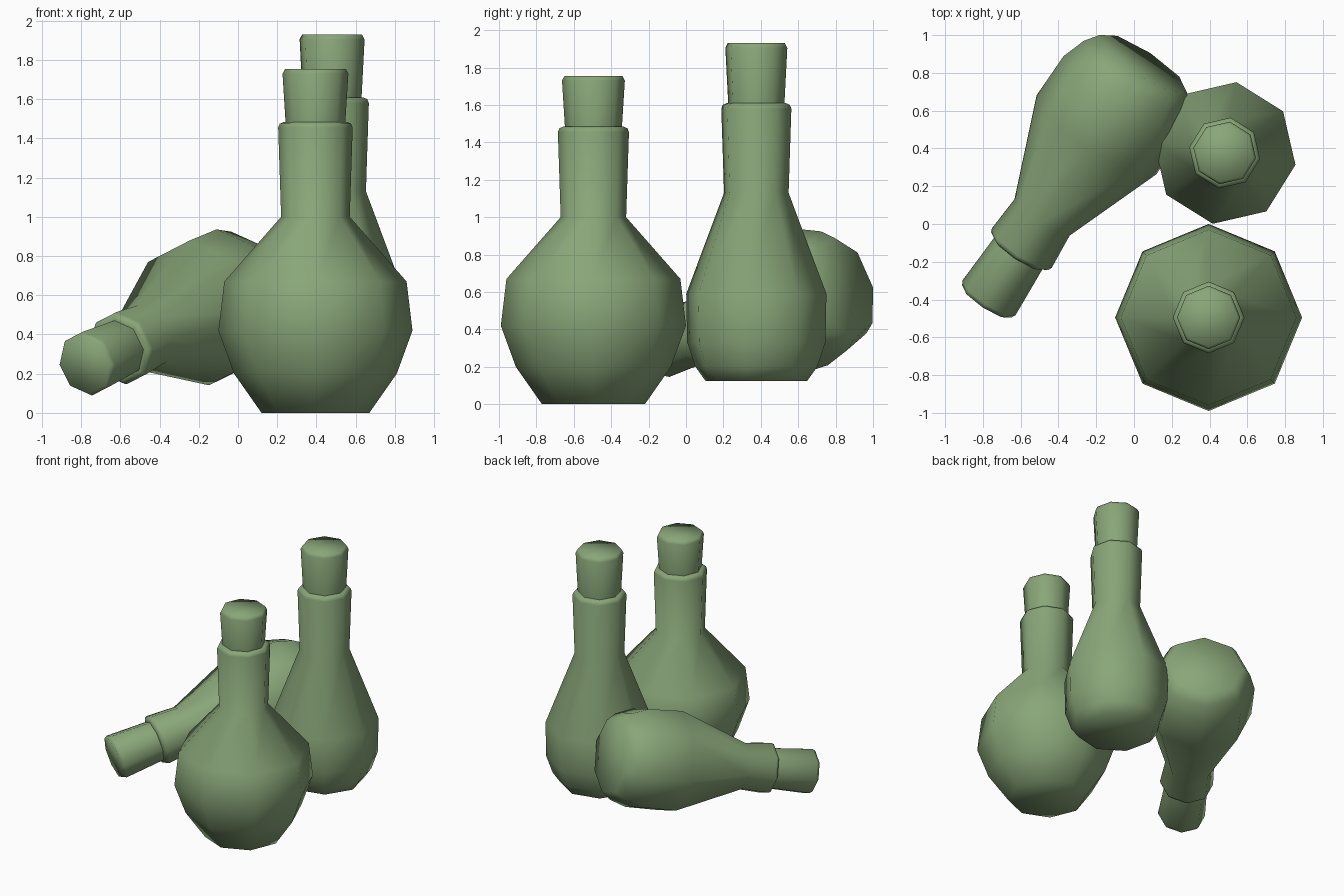
import bpy
import bmesh
from math import cos, sin, pi, radians
from mathutils import Matrix, Vector

SIDES = 8

old = bpy.data.objects.get("Cube")
if old:
    bpy.data.objects.remove(old, do_unlink=True)

# Single glass colour
glass = bpy.data.materials.new("sage green")
glass.use_nodes = True
colour = (0.25, 0.38, 0.19, 1)
glass.diffuse_color = colour
glass.node_tree.nodes["Principled BSDF"].inputs["Base Color"].default_value = colour


def lathe(name, profile, matrix):
    """Closed, smooth, eight-sided turned solid from (radius, height) pairs."""
    bm = bmesh.new()
    rings = []
    for r, z in profile:
        angles = [2 * pi * i / SIDES for i in range(SIDES)]
        rings.append([bm.verts.new((r * cos(a), r * sin(a), z)) for a in angles])
    for low, high in zip(rings, rings[1:]):
        for i in range(SIDES):
            j = (i + 1) % SIDES
            bm.faces.new((low[i], low[j], high[j], high[i]))
    bm.faces.new(rings[0][::-1])
    bm.faces.new(rings[-1])
    for face in bm.faces:
        face.smooth = True
    mesh = bpy.data.meshes.new(name)
    bm.to_mesh(mesh)
    bm.free()
    mesh.materials.append(glass)
    obj = bpy.data.objects.new(name, mesh)
    obj.matrix_world = matrix
    bpy.context.collection.objects.link(obj)


def bottle(name, belly, neck_length, plug_height, matrix):
    """Belly with a neck, a chamfered lip and a tapered stopper."""
    shoulder = belly[-1][1]
    lip = shoulder + neck_length
    top = lip + plug_height
    neck = [(0.19, lip - 0.03), (0.182, lip - 0.01), (0.16, lip)]
    lathe(name + "_body", belly + neck, matrix)
    plug = [(0.15, lip - 0.06), (0.152, lip - 0.01), (0.168, top - 0.025), (0.155, top)]
    lathe(name + "_stopper", plug, matrix)


round_belly = [(0.275, 0), (0.415, 0.2), (0.495, 0.42), (0.465, 0.67), (0.175, 1.0)]
slim_belly = [(0.276, 0), (0.33, 0.075), (0.375, 0.205), (0.38, 0.465), (0.175, 1.005)]

# Round standing bottle
bottle("round_bottle", round_belly, 0.485, 0.27, Matrix.Translation((0.395, -0.495, 0)))

# Tall standing bottle
bottle("tall_bottle", slim_belly, 0.48, 0.32,
       Matrix.Translation((0.48, 0.376, 0.125)) @ Matrix.Rotation(radians(-9.5), 4, 'Z'))

# Short-necked bottle lying on its side
axis = Vector((-0.534, -0.81, -0.242))
lying = Matrix.Translation((0.05, 0.849, 0.622)) @ axis.to_track_quat('Z', 'Y').to_matrix().to_4x4()
bottle("lying_bottle", slim_belly, 0.23, 0.32, lying)
